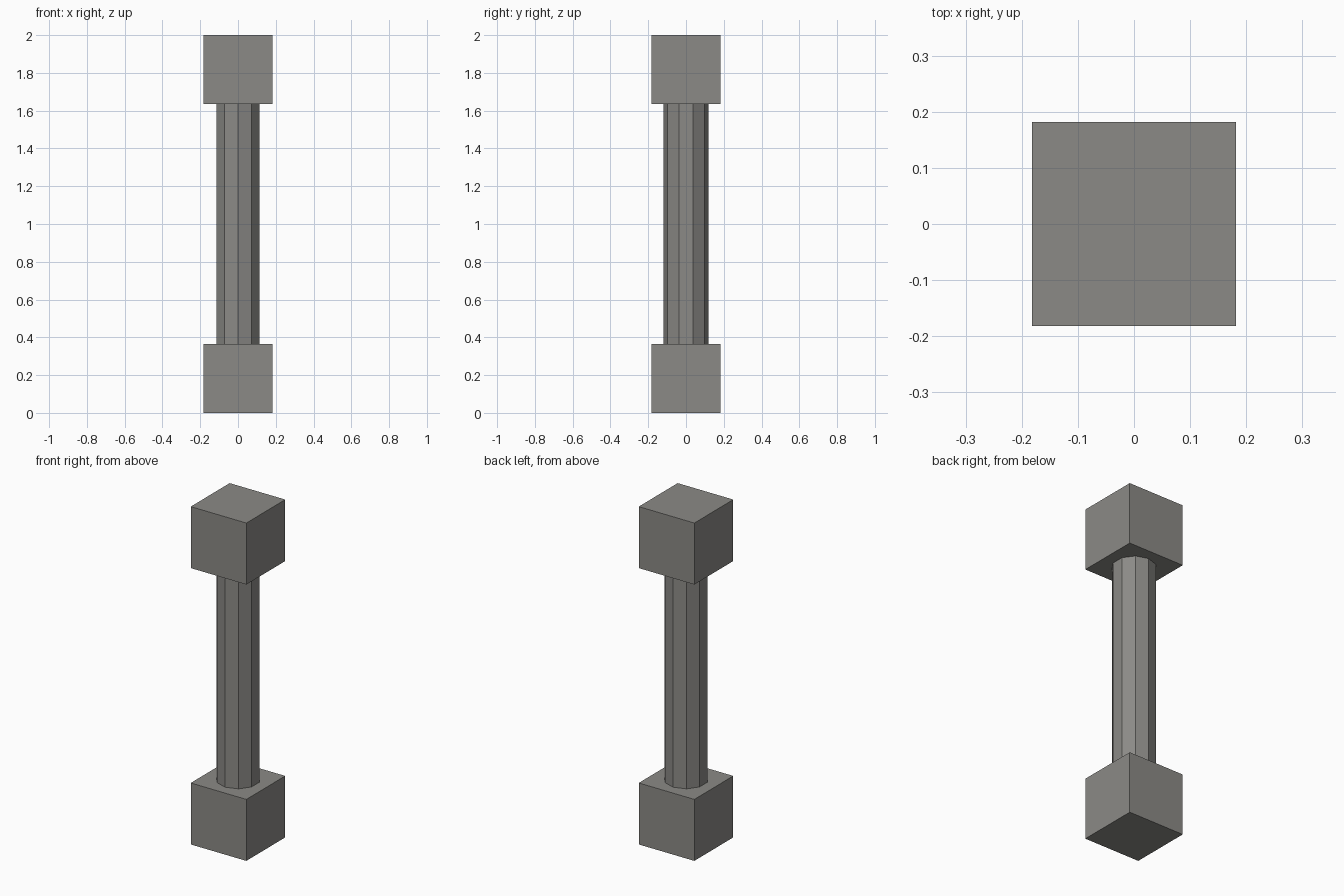
import bpy

if "Cube" in bpy.data.objects:
    bpy.data.objects.remove(bpy.data.objects["Cube"])

HEIGHT = 2.0
BLOCK = 0.364      # edge length of each end block
RADIUS = 0.12      # ten-sided shaft

stone = bpy.data.materials.new("warm grey stone")
stone.diffuse_color = (0.26, 0.255, 0.24, 1.0)
stone.use_nodes = True
stone.node_tree.nodes["Principled BSDF"].inputs["Base Color"].default_value = stone.diffuse_color


def finish(name):
    obj = bpy.context.object
    obj.name = name
    obj.data.materials.append(stone)
    return obj


# Square base and capital blocks
for name, z in (("base_block", BLOCK / 2), ("capital_block", HEIGHT - BLOCK / 2)):
    bpy.ops.mesh.primitive_cube_add(size=BLOCK, location=(0, 0, z))
    finish(name)

# Ten-sided shaft running between the blocks, with a vertex facing front and back
bpy.ops.mesh.primitive_cylinder_add(
    vertices=10, radius=RADIUS, depth=HEIGHT - 2 * BLOCK,
    end_fill_type='NOTHING', location=(0, 0, HEIGHT / 2))
finish("shaft")
